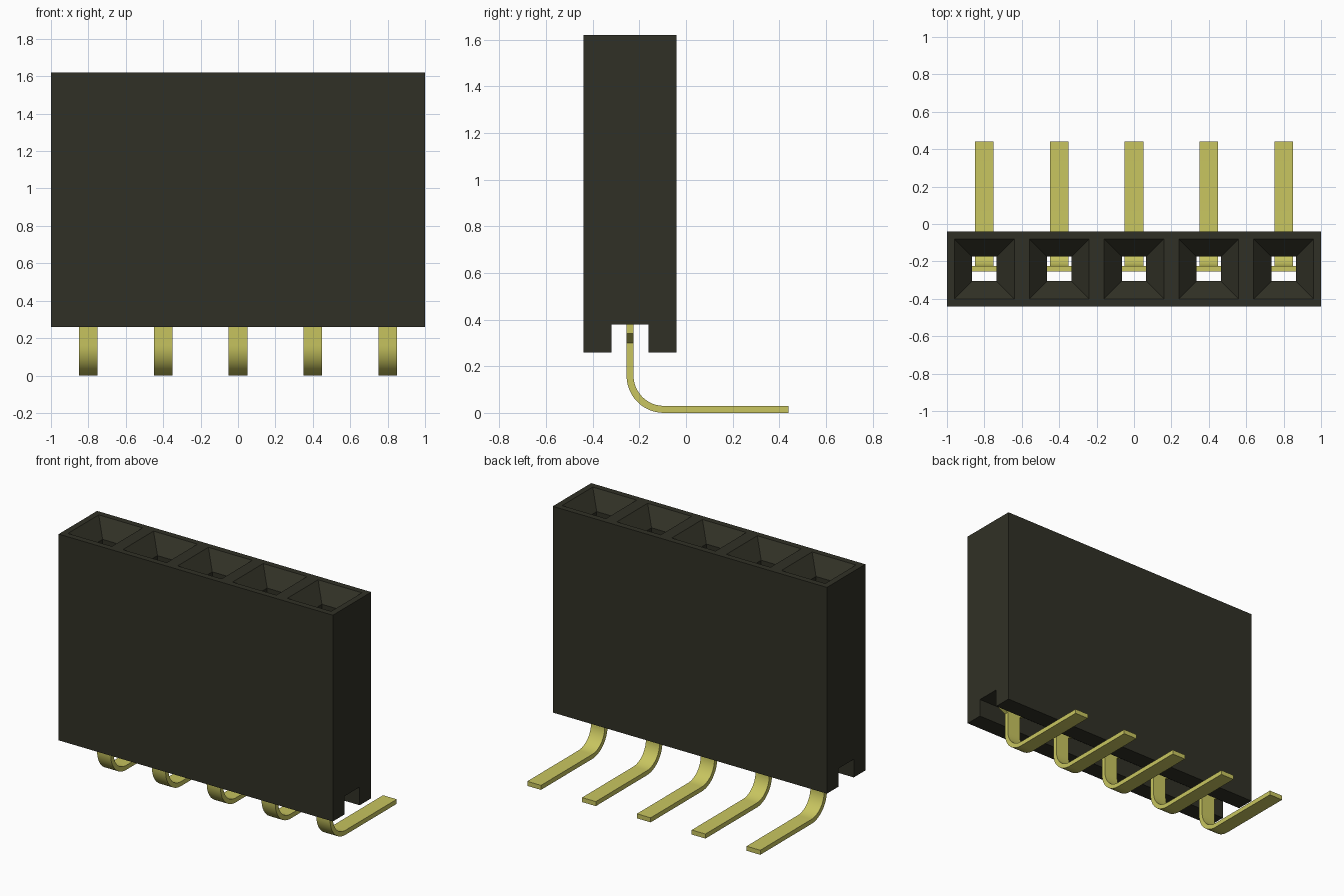
import bpy, bmesh, math

if "Cube" in bpy.data.objects:
    bpy.data.objects.remove(bpy.data.objects["Cube"], do_unlink=True)

COUNT, PITCH, ROW_Y = 5, 0.4, -0.24
BASE, TOP = 0.26, 1.62


def material(name, color):
    m = bpy.data.materials.new(name)
    m.use_nodes = True
    m.diffuse_color = color
    m.node_tree.nodes["Principled BSDF"].inputs["Base Color"].default_value = color
    return m


def loft(name, rings, mat):
    """Closed solid through a list of four-cornered sections."""
    bm = bmesh.new()
    loops = [[bm.verts.new(p) for p in ring] for ring in rings]
    for a, b in zip(loops, loops[1:]):
        for i in range(4):
            j = (i + 1) % 4
            bm.faces.new((a[i], a[j], b[j], b[i]))
    bm.faces.new(loops[0][::-1])
    bm.faces.new(loops[-1])
    bmesh.ops.recalc_face_normals(bm, faces=bm.faces)
    mesh = bpy.data.meshes.new(name)
    bm.to_mesh(mesh)
    bm.free()
    mesh.materials.append(mat)
    obj = bpy.data.objects.new(name, mesh)
    bpy.context.collection.objects.link(obj)
    return obj


def rectangle(x, y, z, half_x, half_y):
    return [(x + sx * half_x, y + sy * half_y, z)
            for sx, sy in ((-1, -1), (1, -1), (1, 1), (-1, 1))]


def activate(obj):
    bpy.ops.object.select_all(action="DESELECT")
    obj.select_set(True)
    bpy.context.view_layer.objects.active = obj


def cut(target, cutter):
    activate(target)
    mod = target.modifiers.new("cut", "BOOLEAN")
    mod.operation, mod.solver, mod.object = "DIFFERENCE", "EXACT", cutter
    bpy.ops.object.modifier_apply(modifier=mod.name)
    bpy.data.objects.remove(cutter, do_unlink=True)


black = material("black plastic", (0.030, 0.030, 0.019, 1))
gold = material("pale gold metal", (0.578, 0.558, 0.116, 1))
positions = [(i - (COUNT - 1) / 2) * PITCH for i in range(COUNT)]

# Housing block with a channel along its underside
housing = loft("housing", [rectangle(0, ROW_Y, z, 1, 0.2) for z in (BASE, TOP)], black)
cut(housing, loft("channel_cutter",
                  [rectangle(0, ROW_Y, z, 1.1, 0.08) for z in (0.1, 0.38)], black))

# Square through holes with funnel mouths
sections = ((0.3, 0.065), (TOP - 0.1, 0.065), (TOP, 0.16), (TOP + 0.05, 0.16))
for x in positions:
    cut(housing, loft("hole_cutter",
                      [rectangle(x, ROW_Y, z, h, h) for z, h in sections], black))

# Flat pins: wide blade in the housing, narrow leg, round bend, foot to the back
THICK, RADIUS, NARROW, WIDE = 0.03, 0.145, 0.05, 0.12
centre_y, centre_z = ROW_Y + RADIUS, RADIUS + THICK / 2
path = [(ROW_Y, z, 0, w) for z, w in ((1.0, WIDE), (0.34, WIDE), (0.30, NARROW))]
for i in range(13):
    a = math.radians(90) * i / 12
    path.append((centre_y - RADIUS * math.cos(a), centre_z - RADIUS * math.sin(a), a, NARROW))
path.append((0.44, THICK / 2, math.radians(90), NARROW))

for number, x in enumerate(positions, 1):
    rings = []
    for y, z, a, w in path:
        dy, dz = math.cos(a) * THICK / 2, math.sin(a) * THICK / 2
        rings.append([(x - w, y - dy, z - dz), (x + w, y - dy, z - dz),
                      (x + w, y + dy, z + dz), (x - w, y + dy, z + dz)])
    pin = loft(f"pin_{number}", rings, gold)
    activate(pin)
    bpy.ops.object.shade_smooth_by_angle(angle=math.radians(25))
